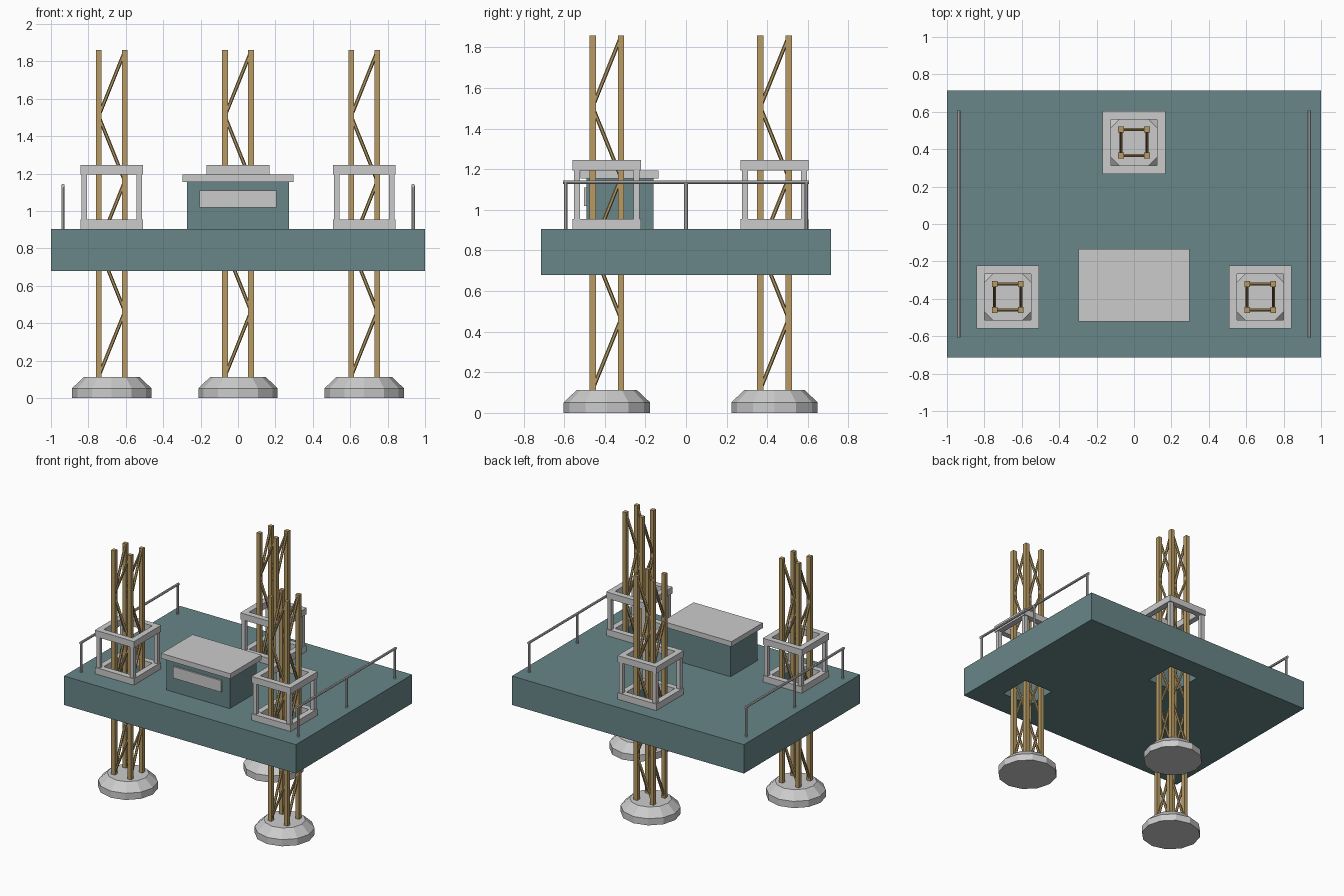
import bpy
from math import radians
from mathutils import Vector

if "Cube" in bpy.data.objects:
    bpy.data.objects.remove(bpy.data.objects["Cube"])


def material(name, rgb):
    m = bpy.data.materials.new(name)
    m.diffuse_color = (*rgb, 1)
    m.use_nodes = True
    m.node_tree.nodes["Principled BSDF"].inputs["Base Color"].default_value = m.diffuse_color
    return m


teal = material("teal_paint", (0.14, 0.24, 0.25))
ochre = material("ochre_steel", (0.48, 0.33, 0.13))


def box(name, x, y, z, mat=None):
    """Box from (min, max) ranges on each axis."""
    mid = [(a + b) / 2 for a, b in (x, y, z)]
    bpy.ops.mesh.primitive_cube_add(size=1, location=mid)
    o = bpy.context.object
    o.name = name
    o.scale = [b - a for a, b in (x, y, z)]
    bpy.ops.object.transform_apply(location=False, rotation=False, scale=True)
    if mat:
        o.data.materials.append(mat)
    return o


def square(name, cx, cy, half, z, mat=None):
    return box(name, (cx - half, cx + half), (cy - half, cy + half), z, mat)


def strut(name, a, b, radius, sides, mat=None, turn=0):
    """Straight bar between two points."""
    a, b = Vector(a), Vector(b)
    bpy.ops.mesh.primitive_cylinder_add(vertices=sides, radius=radius, depth=(b - a).length)
    o = bpy.context.object
    o.name = name
    o.location = (a + b) / 2
    o.rotation_euler = (b - a).to_track_quat('Z', 'Y').to_euler()
    if mat:
        o.data.materials.append(mat)
    return o


def cut(target, cutter):
    """Subtract a cutter and discard it."""
    m = target.modifiers.new("cut", 'BOOLEAN')
    m.operation, m.solver, m.object = 'DIFFERENCE', 'EXACT', cutter
    bpy.context.view_layer.objects.active = target
    bpy.ops.object.modifier_apply(modifier=m.name)
    bpy.data.objects.remove(cutter)


DECK = 0.905
WELL = 0.123
LEGS = {"left": (-0.675, -0.39), "right": (0.675, -0.39), "rear": (0, 0.436)}
CORNERS = [(-1, -1), (1, -1), (1, 1), (-1, 1)]

# Hull with open leg wells
hull = box("hull", (-1, 1), (-0.715, 0.715), (0.68, DECK), teal)
for cx, cy in LEGS.values():
    cut(hull, square("well_cutter", cx, cy, WELL, (0.5, 1.1)))

for side, (cx, cy) in LEGS.items():
    # Footing: twelve-sided pad with a sloped shoulder
    for part, r1, r2, z0, z1 in (("base", 0.2125, 0.2125, 0, 0.052),
                                 ("shoulder", 0.2125, 0.148, 0.052, 0.113)):
        bpy.ops.mesh.primitive_cone_add(vertices=12, radius1=r1, radius2=r2,
                                        depth=z1 - z0, location=(cx, cy, (z0 + z1) / 2))
        bpy.context.object.name = f"{side}_footing_{part}"

    # Lattice leg chords
    h = 0.07
    for sx, sy in CORNERS:
        square(f"{side}_leg_chord", cx + sx * h, cy + sy * h, 0.0155, (0.09, 1.86), ochre)

    # Zigzag braces on all four faces
    for i in range(5):
        z0, z1 = 0.115 + 0.348 * i, 0.115 + 0.348 * (i + 1)
        s = -h if i % 2 == 0 else h
        for f in (-h, h):
            strut(f"{side}_leg_brace", (cx + s, cy + f, z0), (cx - s, cy + f, z1), 0.0095, 6, ochre)
            strut(f"{side}_leg_brace", (cx + f, cy + s, z0), (cx + f, cy - s, z1), 0.0095, 6, ochre)

    # Jacking frame: two square rings joined by corner posts
    for part, z in (("lower", (DECK, 0.955)), ("upper", (1.195, 1.245))):
        ring = square(f"{side}_jack_ring_{part}", cx, cy, 0.168, z)
        cut(ring, square("ring_cutter", cx, cy, WELL, (0.8, 1.4)))
    for sx, sy in CORNERS:
        square(f"{side}_jack_post", cx + sx * 0.146, cy + sy * 0.146, 0.015, (0.95, 1.2))

# Deck cabin
box("cabin", (-0.272, 0.272), (-0.49, -0.16), (DECK, 1.155), teal)
box("cabin_roof", (-0.298, 0.298), (-0.52, -0.135), (1.155, 1.195))
box("cabin_window", (-0.207, 0.207), (-0.503, -0.48), (1.02, 1.11))

# Side railings
for x in (-0.936, 0.936):
    strut("railing_bar", (x, -0.607, 1.136), (x, 0.607, 1.136), 0.0095, 8)
    for y in (-0.592, 0, 0.592):
        strut("railing_post", (x, y, DECK), (x, y, 1.136), 0.009, 8)
